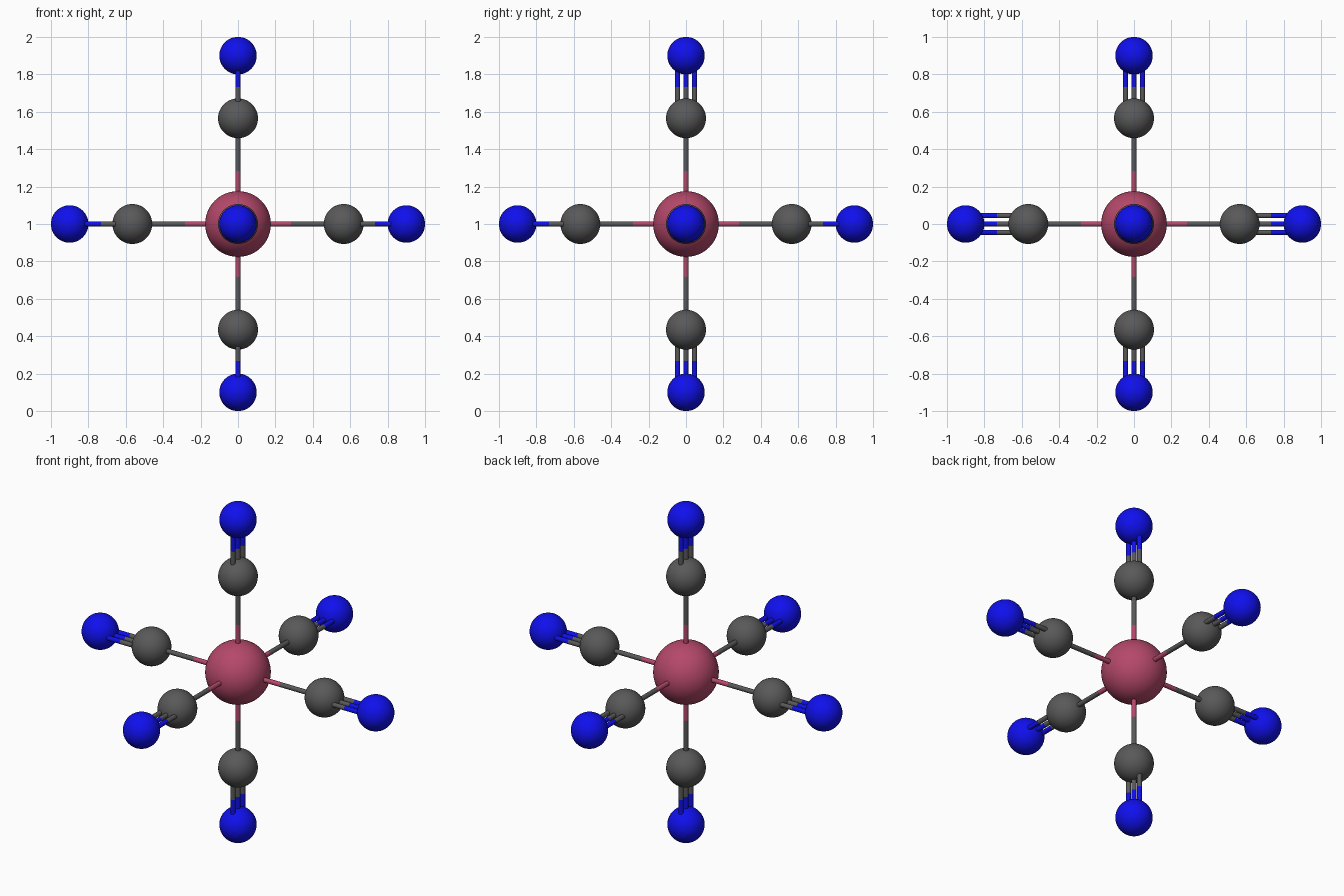
import bpy, bmesh
from mathutils import Vector, Matrix

if "Cube" in bpy.data.objects:
    bpy.data.objects.remove(bpy.data.objects["Cube"])

CENTRE = Vector((0, 0, 1))
CARBON_DIST, NITROGEN_DIST = 0.565, 0.9
BOND_RADIUS, TRIPLE_GAP = 0.0135, 0.045


def material(name, colour):
    mat = bpy.data.materials.new(name)
    mat.diffuse_color = (*colour, 1)
    mat.use_nodes = True
    mat.node_tree.nodes["Principled BSDF"].inputs["Base Color"].default_value = mat.diffuse_color
    return mat


METAL = material("rose_metal", (0.46, 0.065, 0.145))
GREY = material("dark_grey", (0.1, 0.1, 0.1))
BLUE = material("blue", (0.005, 0.005, 0.85))


def finish(name, bm, mat):
    mesh = bpy.data.meshes.new(name)
    bm.to_mesh(mesh)
    bm.free()
    mesh.materials.append(mat)
    obj = bpy.data.objects.new(name, mesh)
    bpy.context.collection.objects.link(obj)
    bpy.ops.object.select_all(action='DESELECT')
    obj.select_set(True)
    bpy.context.view_layer.objects.active = obj
    bpy.ops.object.shade_smooth_by_angle()


def atom(name, centre, radius, mat):
    bm = bmesh.new()
    bmesh.ops.create_uvsphere(bm, u_segments=48, v_segments=24, radius=radius,
                              matrix=Matrix.Translation(centre))
    finish(name, bm, mat)


def bonds(name, direction, start, end, offsets, mat):
    """Parallel rods running along one axis between two distances."""
    bm = bmesh.new()
    turn = direction.to_track_quat('Z', 'Y').to_matrix().to_4x4()
    for offset in offsets:
        mid = CENTRE + direction * (start + end) / 2 + offset
        bmesh.ops.create_cone(bm, cap_ends=True, segments=24,
                              radius1=BOND_RADIUS, radius2=BOND_RADIUS,
                              depth=end - start,
                              matrix=Matrix.Translation(mid) @ turn)
    finish(name, bm, mat)


# Central atom
atom("metal_atom", CENTRE, 0.176, METAL)

# Six arms: name, direction, sideways direction of the triple bond
X, Y, Z = Vector((1, 0, 0)), Vector((0, 1, 0)), Vector((0, 0, 1))
arms = [("right", X, Y), ("left", -X, Y), ("back", Y, X),
        ("front", -Y, X), ("top", Z, Y), ("bottom", -Z, Y)]

for side, d, across in arms:
    atom(side + "_carbon", CENTRE + d * CARBON_DIST, 0.1065, GREY)
    atom(side + "_nitrogen", CENTRE + d * NITROGEN_DIST, 0.1, BLUE)

    # Single bond, coloured half and half
    half = CARBON_DIST / 2
    single = [Vector()]
    bonds(side + "_single_bond_inner", d, 0, half, single, METAL)
    bonds(side + "_single_bond_outer", d, half, CARBON_DIST, single, GREY)

    # Triple bond, coloured half and half
    half = (CARBON_DIST + NITROGEN_DIST) / 2
    triple = [across * TRIPLE_GAP * k for k in (-1, 0, 1)]
    bonds(side + "_triple_bond_inner", d, CARBON_DIST, half, triple, GREY)
    bonds(side + "_triple_bond_outer", d, half, NITROGEN_DIST, triple, BLUE)
